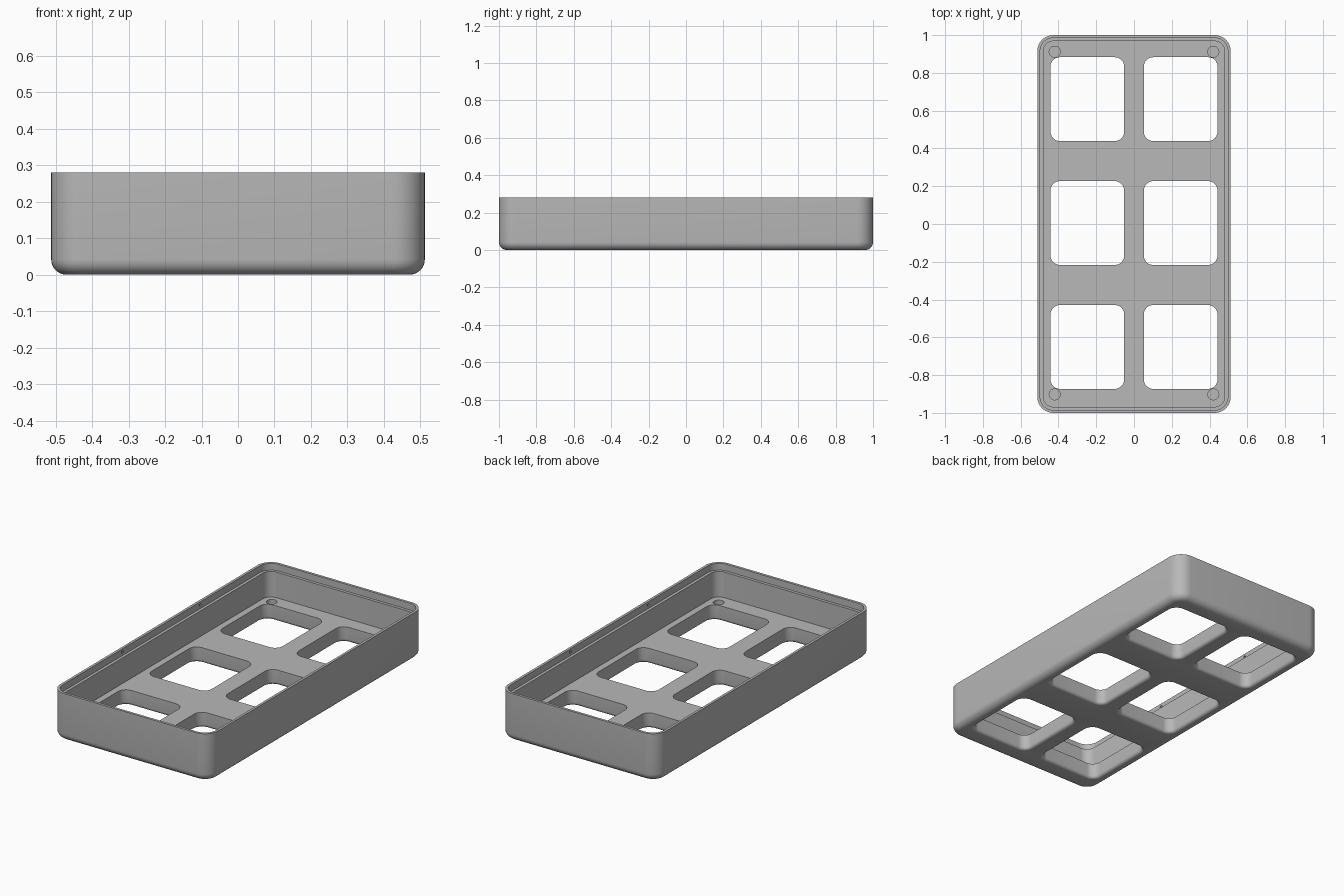
import bpy, bmesh, math
from mathutils import Matrix

cube = bpy.data.objects.get("Cube")
if cube:
    bpy.data.objects.remove(cube, do_unlink=True)

HALF_X, HALF_Y, HEIGHT, CORNER = 0.512, 1.0, 0.28, 0.085
FLOOR = 0.09

grey = bpy.data.materials.new("plain grey")
grey.use_nodes = True
colour = (0.48, 0.48, 0.48, 1)
grey.diffuse_color = colour
grey.node_tree.nodes["Principled BSDF"].inputs["Base Color"].default_value = colour


def rounded_ring(bm, cx, cy, hx, hy, r, z, steps=10):
    """Vertices of a rounded rectangle at height z."""
    ring = []
    for i, (sx, sy) in enumerate([(1, 1), (-1, 1), (-1, -1), (1, -1)]):
        for k in range(steps + 1):
            a = math.pi / 2 * (i + k / steps)
            ring.append(bm.verts.new((cx + sx * (hx - r) + r * math.cos(a),
                                      cy + sy * (hy - r) + r * math.sin(a), z)))
    return ring


def loft(bm, profile, cx, cy, hx, hy, r):
    """Closed solid through rounded rectangles given as (inset, height)."""
    rings = [rounded_ring(bm, cx, cy, hx - d, hy - d, r - d, z) for d, z in profile]
    for a, b in zip(rings, rings[1:]):
        for i in range(len(a)):
            j = (i + 1) % len(a)
            bm.faces.new((a[i], a[j], b[j], b[i]))
    bm.faces.new(rings[0][::-1])
    bm.faces.new(rings[-1])


def make_object(name, bm):
    bmesh.ops.recalc_face_normals(bm, faces=bm.faces)
    mesh = bpy.data.meshes.new(name)
    bm.to_mesh(mesh)
    bm.free()
    mesh.materials.append(grey)
    obj = bpy.data.objects.new(name, mesh)
    bpy.context.collection.objects.link(obj)
    return obj


def fillet(r, sign, steps=6):
    """Quarter round from the underside up to the wall."""
    angles = [math.pi / 2 * k / steps for k in range(steps + 1)]
    return [(sign * r * (1 - math.sin(a)), r * (1 - math.cos(a))) for a in angles]


# Tray shell: rounded underside, walls, stepped lip and floor
bm = bmesh.new()
shell = fillet(0.042, 1) + [(0, HEIGHT), (0.015, HEIGHT), (0.015, HEIGHT - 0.04),
                            (0.032, HEIGHT - 0.04), (0.032, FLOOR)]
loft(bm, shell, 0, 0, HALF_X, HALF_Y, CORNER)
tray = make_object("tray", bm)

# Six windows with a rounded lower edge
bm = bmesh.new()
edge = fillet(0.018, -1)
window = [(edge[0][0], -0.05)] + edge + [(0, FLOOR + 0.05)]
for cx in (-0.247, 0.247):
    for row in (-1, 0, 1):
        loft(bm, window, cx, 0.005 + row * 0.656, 0.195, 0.222, 0.05)
windows = make_object("window_cutter", bm)

# Round blind pockets in the floor corners and small detents in the lip
bm = bmesh.new()
for sx in (-1, 1):
    for sy in (-1, 1):
        bmesh.ops.create_cone(bm, cap_ends=True, segments=32, radius1=0.029,
                              radius2=0.029, depth=0.1,
                              matrix=Matrix.Translation((sx * 0.42, 0.005 + sy * 0.907, FLOOR)))
        spot = Matrix.Translation((sx * (HALF_X - 0.015), sy * 0.36, HEIGHT - 0.02))
        bmesh.ops.create_cone(bm, cap_ends=True, segments=12, radius1=0.008,
                              radius2=0.008, depth=0.012,
                              matrix=spot @ Matrix.Rotation(math.pi / 2, 4, 'Y'))
pockets = make_object("pocket_cutter", bm)

bpy.ops.object.select_all(action='DESELECT')
bpy.context.view_layer.objects.active = tray
tray.select_set(True)
for cutter in (windows, pockets):
    cutter.hide_render = True
    mod = tray.modifiers.new("cut", 'BOOLEAN')
    mod.operation = 'DIFFERENCE'
    mod.solver = 'EXACT'
    mod.object = cutter
    bpy.ops.object.modifier_apply(modifier=mod.name)
    bpy.data.objects.remove(cutter, do_unlink=True)

bpy.ops.object.shade_smooth_by_angle(angle=math.radians(30))
